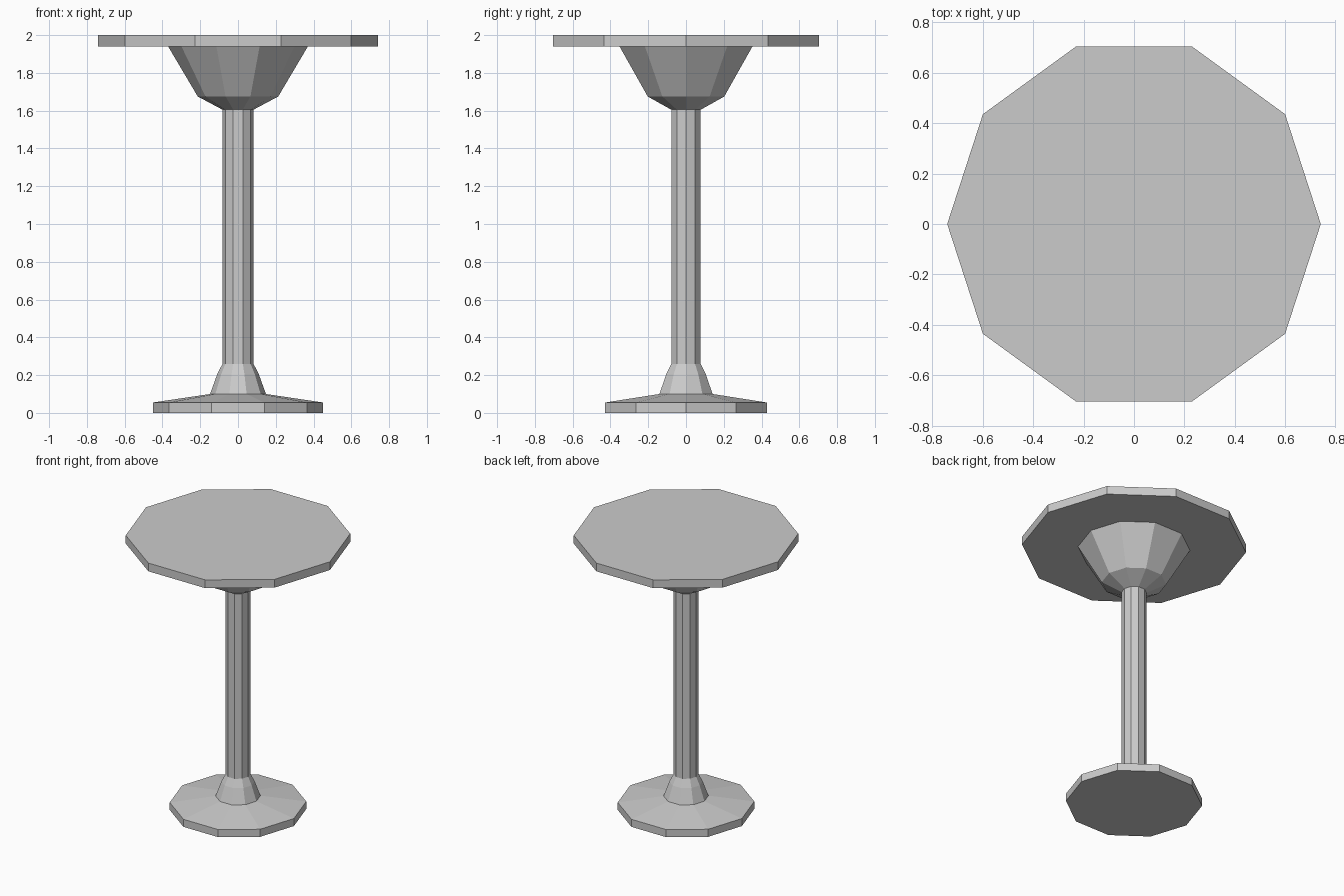
import bpy
import bmesh
from math import cos, sin, tau

if "Cube" in bpy.data.objects:
    bpy.data.objects.remove(bpy.data.objects["Cube"])

SIDES = 10


def lathe(name, profile):
    """Revolve (radius, z) points into a flat-faced decagonal part; radius 0 closes with a cap."""
    bm = bmesh.new()
    rings = []
    caps = []
    for i, (r, z) in enumerate(profile):
        if r == 0:
            caps.append(i == 0)
            continue
        rings.append([bm.verts.new((r * cos(tau * k / SIDES), r * sin(tau * k / SIDES), z))
                      for k in range(SIDES)])
    for low, high in zip(rings, rings[1:]):
        for k in range(SIDES):
            n = (k + 1) % SIDES
            bm.faces.new((low[k], low[n], high[n], high[k]))
    for at_bottom in caps:
        bm.faces.new(rings[0][::-1] if at_bottom else rings[-1])
    mesh = bpy.data.meshes.new(name)
    bm.to_mesh(mesh)
    bm.free()
    obj = bpy.data.objects.new(name, mesh)
    bpy.context.collection.objects.link(obj)
    return obj


# Wide foot with a sloped upper face
lathe("base_plate", [(0, 0), (0.45, 0), (0.45, 0.055), (0.148, 0.1)])

# Flared collar where the column meets the foot
lathe("base_collar", [(0.148, 0.1), (0.11, 0.205), (0.082, 0.26)])

# Slim central column
lathe("column", [(0.082, 0.26), (0.082, 1.605)])

# Widening support under the top
lathe("top_support", [(0.082, 1.605), (0.213, 1.675), (0.37, 1.94)])

# Table top
lathe("table_top", [(0.37, 1.94), (0.74, 1.94), (0.74, 2.0), (0, 2.0)])
